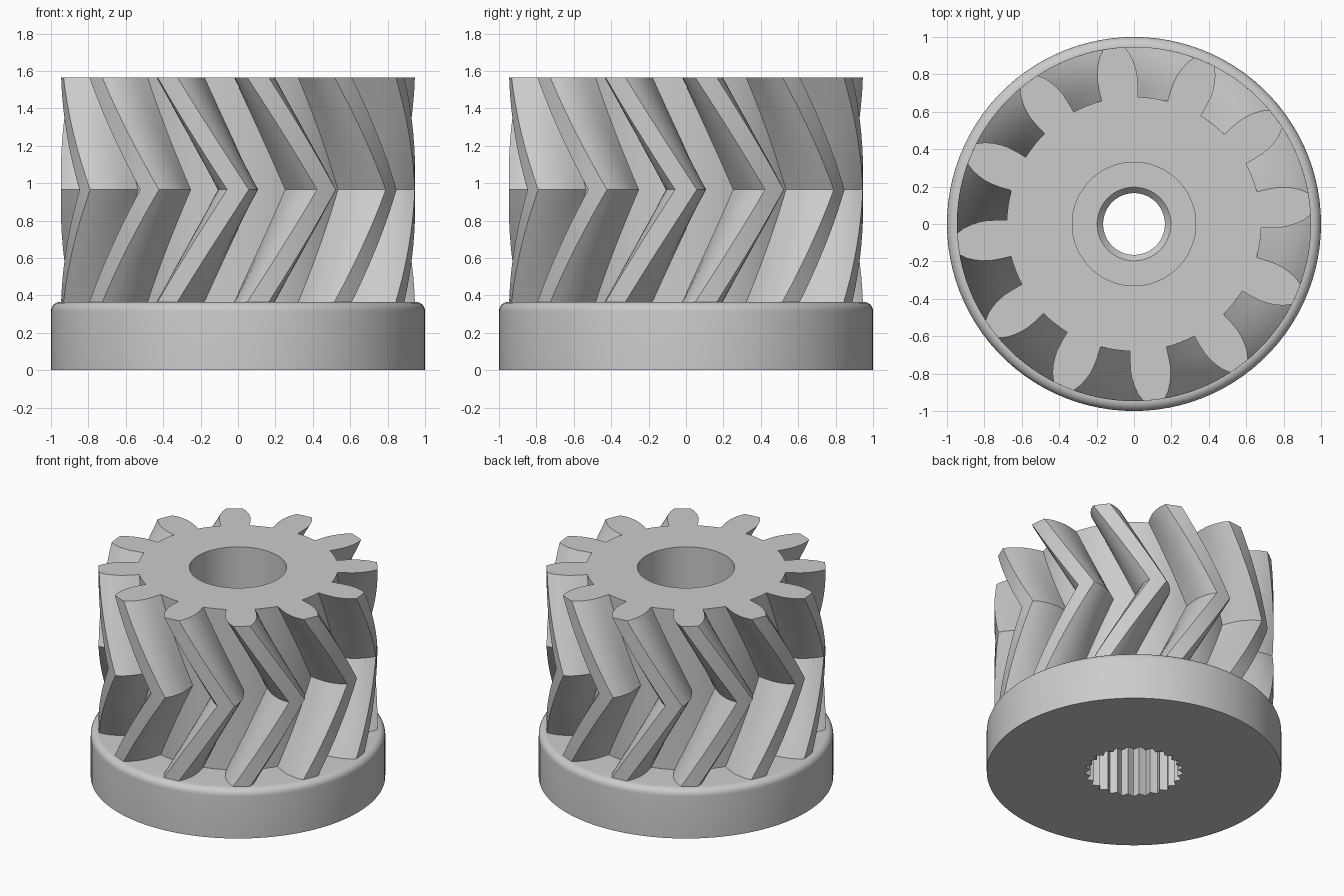
import bpy, bmesh
from math import radians, sin, cos, pi

cube = bpy.data.objects.get("Cube")
if cube:
    bpy.data.objects.remove(cube, do_unlink=True)

grey = bpy.data.materials.new("light_grey")
grey.use_nodes = True
colour = (0.6, 0.6, 0.6, 1)
grey.diffuse_color = colour
bsdf = next(n for n in grey.node_tree.nodes if n.type == 'BSDF_PRINCIPLED')
bsdf.inputs["Base Color"].default_value = colour

TEETH, SPLINES = 12, 25
BASE_TOP, TOP = 0.365, 1.565
MID = (BASE_TOP + TOP) / 2
TWIST = 23.5
TIP_R, ROOT_R, BORE_R, HOLE_R = 0.947, 0.68, 0.33, 0.165
WEB_LOW, WEB_HIGH = 0.6, 0.85


def skin(name, loops):
    """Join a chain of equal loops with quads; open at both ends."""
    bm = bmesh.new()
    rings = [[bm.verts.new(p) for p in loop] for loop in loops]
    for a, b in zip(rings, rings[1:]):
        for j in range(len(a)):
            k = (j + 1) % len(a)
            bm.faces.new((a[j], a[k], b[k], b[j]))
    mesh = bpy.data.meshes.new(name)
    bm.to_mesh(mesh)
    bm.free()
    mesh.materials.append(grey)
    obj = bpy.data.objects.new(name, mesh)
    bpy.context.collection.objects.link(obj)
    bpy.ops.object.select_all(action='DESELECT')
    obj.select_set(True)
    bpy.context.view_layer.objects.active = obj
    bpy.ops.object.shade_smooth_by_angle(angle=radians(24))
    return obj


def loop(polar, z, turn=0, radius=None):
    """Place (radius, degrees) points at a height; a radius makes it round."""
    pts = []
    for r, a in polar:
        r, a = radius or r, radians(a + turn)
        pts.append((r * cos(a), r * sin(a), z))
    return pts


# Tooth outline: rounded flank from root to tip, mirrored, then the gap floor
flank = [(ROOT_R, 8.2), (0.74, 8.1), (0.79, 7.8), (0.83, 7.2),
         (0.87, 6.3), (0.91, 5.1), (TIP_R, 3.5)]
tooth = [(r, -a) for r, a in flank] + [(TIP_R, 0)] + flank[::-1]
tooth += [(ROOT_R, 8.2 + 13.6 * t / 4) for t in range(1, 4)]
outline = [(r, a + 360 / TEETH * i) for i in range(TEETH) for r, a in tooth]

# Herringbone gear with bore, web and chamfered through hole
STEPS = 20
gear = []
for i in range(STEPS + 1):
    z = BASE_TOP + (TOP - BASE_TOP) * i / STEPS
    gear.append(loop(outline, z, -TWIST * abs(z - MID) / (TOP - MID)))
for r, z in ((BORE_R, TOP), (BORE_R, WEB_HIGH), (0.197, WEB_HIGH),
             (HOLE_R, WEB_HIGH - 0.035), (HOLE_R, WEB_LOW)):
    gear.append(loop(outline, z, -TWIST, r))
skin("herringbone_gear", gear)

# Base flange with splined socket underneath and rounded top edge
count = SPLINES * 4
wave = (0.337, 0.319, 0.3, 0.319)
socket = [(wave[i % 4], 360 * i / count) for i in range(count)]
base = [loop(socket, WEB_LOW, 0, HOLE_R), loop(socket, WEB_LOW),
        loop(socket, 0), loop(socket, 0, 0, 1.0)]
FILLET = 0.05
for i in range(7):
    a = pi / 2 * i / 6
    base.append(loop(socket, BASE_TOP - FILLET + FILLET * sin(a), 0,
                     1 - FILLET + FILLET * cos(a)))
base.append(loop(socket, BASE_TOP, 0, 0.6))
skin("base_flange", base)
